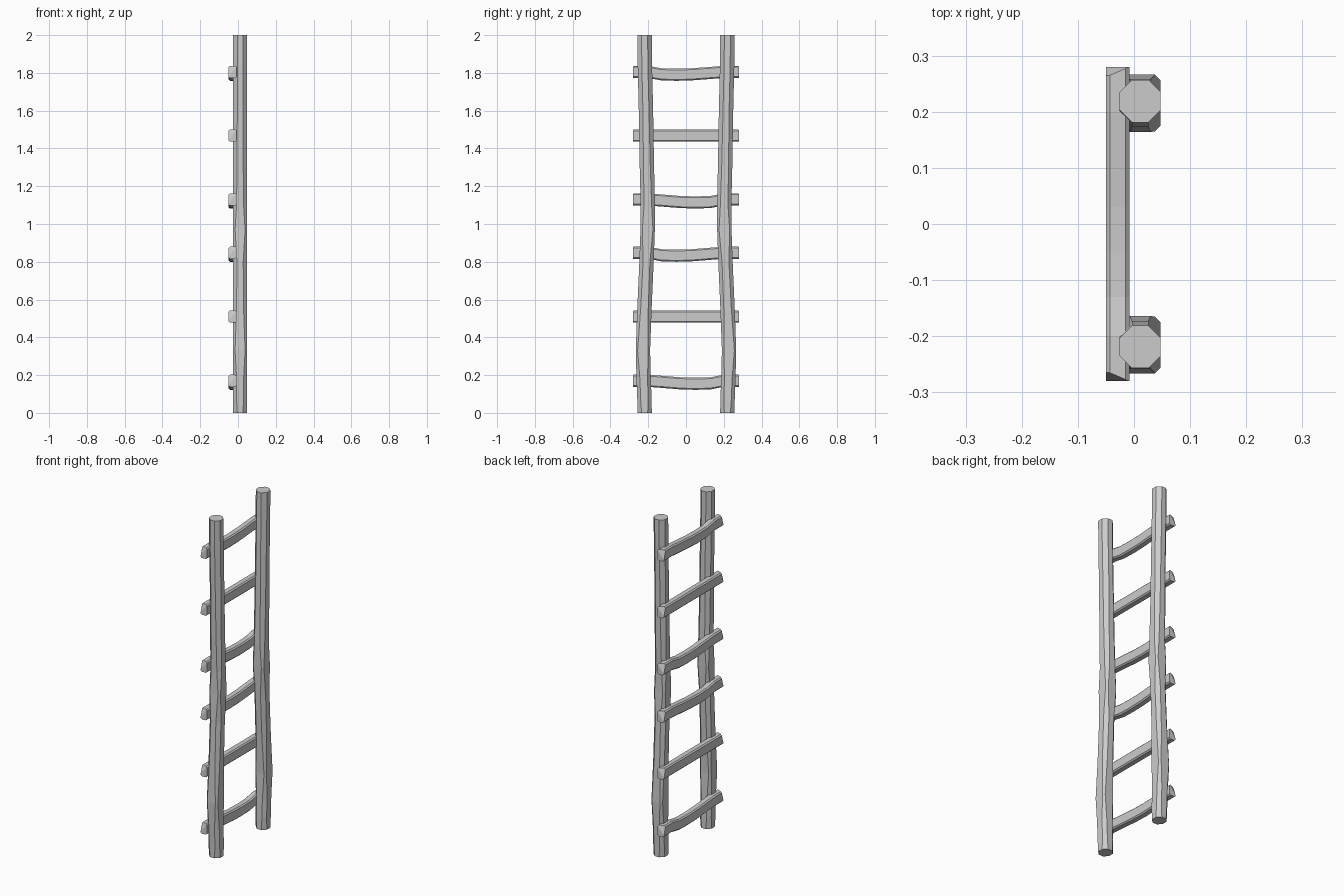
import bpy, bmesh
from mathutils import Vector

if "Cube" in bpy.data.objects:
    bpy.data.objects.remove(bpy.data.objects["Cube"])


def chamfered(hu, hv, c):
    """Rectangle profile with its four corners cut off."""
    return [(hu, -hv + c), (hu, hv - c), (hu - c, hv), (-hu + c, hv),
            (-hu, hv - c), (-hu, -hv + c), (-hu + c, -hv), (hu - c, -hv)]


def loft(bm, rings):
    """Skin a list of 3D rings and cap both ends."""
    loops = [[bm.verts.new(p) for p in ring] for ring in rings]
    n = len(loops[0])
    for a, b in zip(loops, loops[1:]):
        for i in range(n):
            j = (i + 1) % n
            bm.faces.new((a[i], a[j], b[j], b[i]))
    bm.faces.new(loops[0])
    bm.faces.new(loops[-1])


def finish(bm, name):
    bmesh.ops.recalc_face_normals(bm, faces=bm.faces)
    mesh = bpy.data.meshes.new(name)
    bm.to_mesh(mesh)
    bm.free()
    obj = bpy.data.objects.new(name, mesh)
    bpy.context.collection.objects.link(obj)


# Uneven side rails: height, centre distance from y = 0, corner chamfer
RAIL = [(0, .219, .022), (.07, .22, .018), (.18, .224, .018), (.33, .228, .010),
        (.55, .220, .018), (.8, .209, .020), (.97, .203, .010), (1.1, .202, .018),
        (1.3, .207, .020), (1.6, .212, .022), (1.85, .218, .022), (2, .219, .022)]
for side, name in ((-1, "left_rail"), (1, "right_rail")):
    bm = bmesh.new()
    loft(bm, [[(.011 + u, side * (y + v), z) for u, v in chamfered(.0365, .038, c)]
              for z, y, c in RAIL])
    finish(bm, name)

# Rungs on the -x side: height, sag depth, y of the lowest point
RUNGS = [(.17, .016, .05), (.51, 0, 0), (.848, .016, -.05),
         (1.13, .016, .05), (1.468, 0, 0), (1.805, .015, -.05)]
for k, (z, sag, low) in enumerate(RUNGS):
    bm = bmesh.new()
    path = [(-.28, 0), (-.2, 0), (low - .08, -.85 * sag), (low, -sag),
            (low + .08, -.85 * sag), (.2, 0), (.28, 0)]
    loft(bm, [[(-.029 + u, y, z + dz + v) for u, v in chamfered(.021, .032, .007)]
              for y, dz in path])
    # Hewn corner at each end
    for s in (-1, 1):
        a = Vector((-.05, s * .262, z + .032))
        b = Vector((-.008, s * .28, z + .032))
        c = Vector((-.05, s * .28, z - .025))
        n = (b - a).cross(c - a)
        if n.y * s < 0:
            n = -n
        cut = bmesh.ops.bisect_plane(bm, geom=bm.verts[:] + bm.edges[:] + bm.faces[:],
                                     plane_co=a, plane_no=n, clear_outer=True)
        edges = [e for e in cut["geom_cut"] if isinstance(e, bmesh.types.BMEdge)]
        bmesh.ops.holes_fill(bm, edges=edges, sides=0)
    finish(bm, f"rung_{k + 1}")
